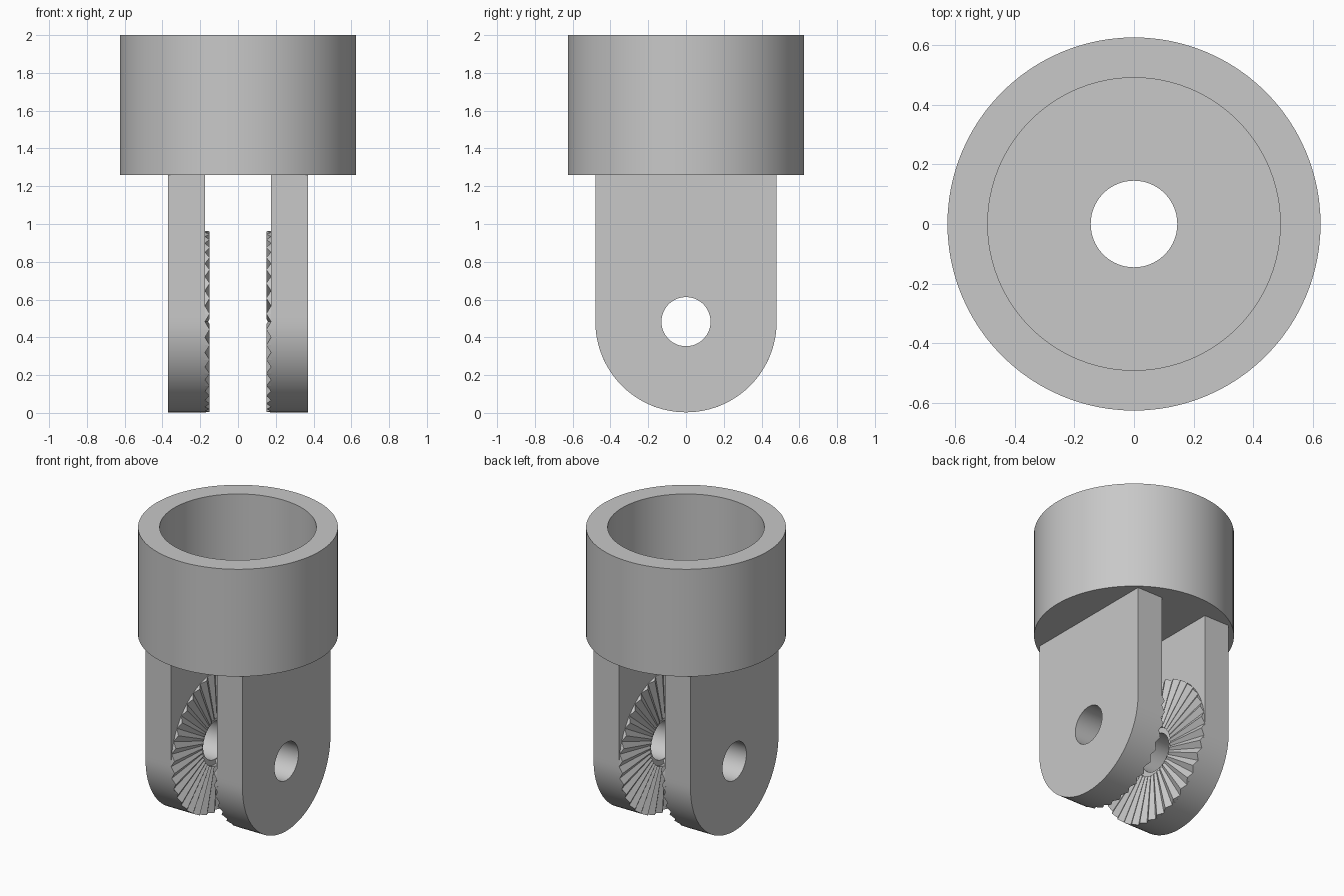
import bpy, bmesh, math

old = bpy.data.objects.get("Cube")
if old:
    bpy.data.objects.remove(old, do_unlink=True)

grey = bpy.data.materials.new("plain grey")
grey.use_nodes = True
grey.diffuse_color = (0.58, 0.58, 0.58, 1)
grey.node_tree.nodes["Principled BSDF"].inputs["Base Color"].default_value = (0.58, 0.58, 0.58, 1)

PIVOT_Z = 0.483      # height of the pin hole
ARM_R = 0.48         # half width and end radius of each arm
HOLE_R = 0.13
ARM_IN, ARM_OUT = 0.175, 0.37
TOOTH_X = 0.15       # tip plane of the teeth
TEETH = 36


def make_rings(name, rings, smooth):
    """Closed solid from a loop of matching vertex rings."""
    bm = bmesh.new()
    loops = [[bm.verts.new(p) for p in ring] for ring in rings]
    for k, a in enumerate(loops):
        b = loops[(k + 1) % len(loops)]
        for i in range(len(a)):
            j = (i + 1) % len(a)
            bm.faces.new((a[i], a[j], b[j], b[i]))
    bmesh.ops.recalc_face_normals(bm, faces=bm.faces)
    mesh = bpy.data.meshes.new(name)
    bm.to_mesh(mesh)
    bm.free()
    mesh.materials.append(grey)
    obj = bpy.data.objects.new(name, mesh)
    bpy.context.collection.objects.link(obj)
    if smooth:
        bpy.ops.object.select_all(action='DESELECT')
        obj.select_set(True)
        bpy.context.view_layer.objects.active = obj
        bpy.ops.object.shade_smooth_by_angle(angle=math.radians(30))
    return obj


def polar(x, r, a):
    """Point around the pin axis."""
    return (x, r * math.cos(a), PIVOT_Z + r * math.sin(a))


# Socket cup with a drilled floor
profile = [(0.145, 1.26), (0.625, 1.26), (0.625, 2.0),
           (0.49, 2.0), (0.49, 1.39), (0.145, 1.39)]
turns = [math.tau * i / 96 for i in range(96)]
make_rings("socket_cup",
           [[(r * math.cos(a), r * math.sin(a), z) for a in turns] for r, z in profile],
           True)

# Arm outline: round below the pin, straight sides and square top above it
rise = 1.29 - PIVOT_Z
corner = math.atan2(rise, ARM_R)
angles = sorted([math.tau * i / 96 for i in range(96)] + [corner, math.pi - corner])


def outline(a):
    c, s = abs(math.cos(a)), math.sin(a)
    if s <= 1e-6:
        return ARM_R
    return min(ARM_R / max(c, 1e-6), rise / s)


for side, label in ((1, "left"), (-1, "right")):
    # Clevis arm with pin hole
    rings = []
    for x, outer in ((ARM_IN, False), (ARM_IN, True), (ARM_OUT, True), (ARM_OUT, False)):
        rings.append([polar(side * x, outline(a) if outer else HOLE_R, a) for a in angles])
    make_rings(label + "_arm", rings, True)

    # Radial locking teeth: valleys grow shallower toward the pin
    steps = range(2 * TEETH)
    depth = ARM_IN - TOOTH_X
    r_in, r_out = 0.165, ARM_R
    rings = []
    for r, base in ((r_in, True), (r_out, True), (r_out, False), (r_in, False)):
        ring = []
        for i in steps:
            if base:
                x = ARM_IN + 0.005
            elif i % 2:
                x = TOOTH_X
            else:
                x = TOOTH_X + depth * r / r_out
            ring.append(polar(side * x, r, math.pi * i / TEETH))
        rings.append(ring)
    make_rings(label + "_locking_teeth", rings, False)
